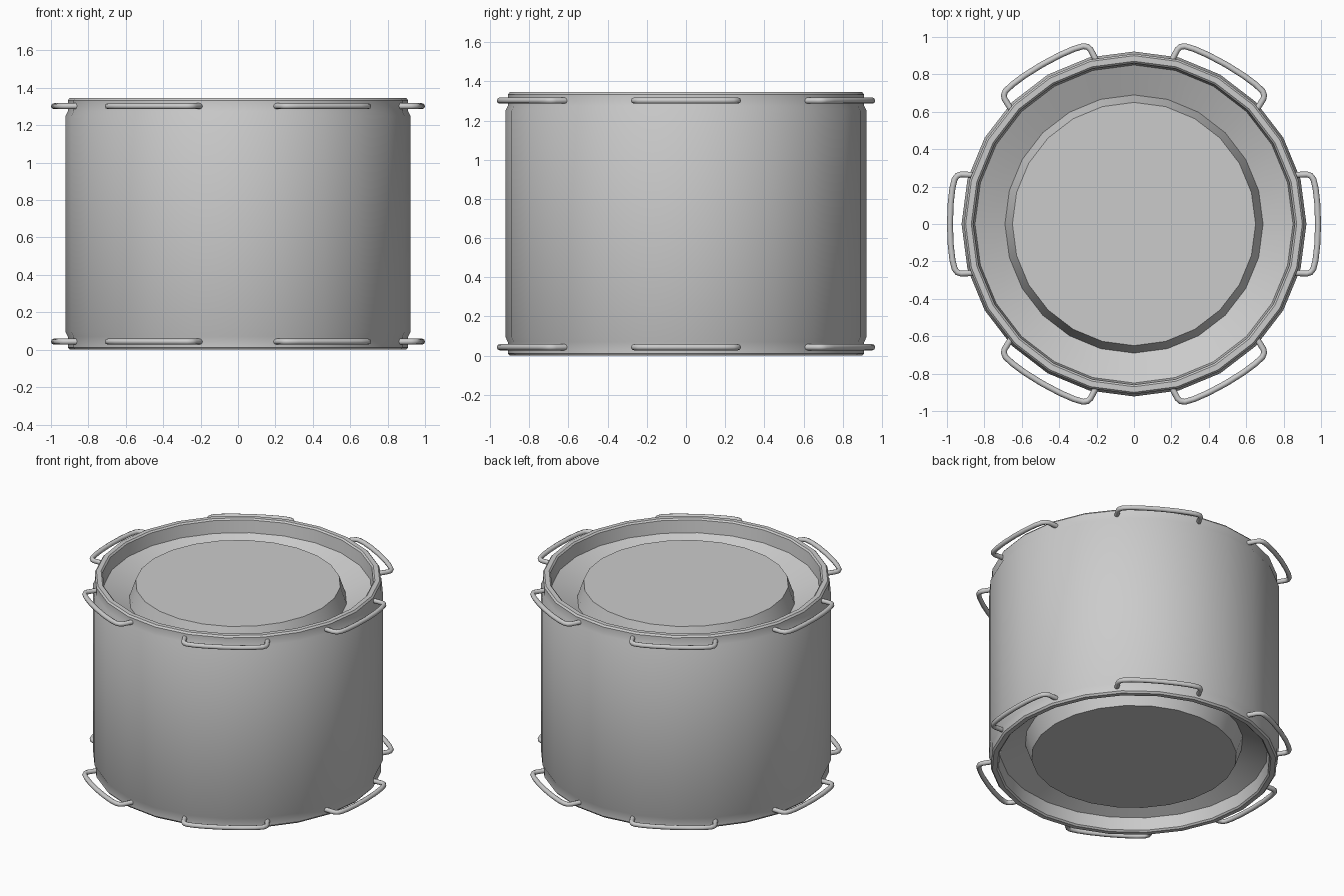
import bpy, bmesh, math
from mathutils import Vector

if "Cube" in bpy.data.objects:
    bpy.data.objects.remove(bpy.data.objects["Cube"])

H = 1.345      # total height
SIDES = 24

steel = bpy.data.materials.new("grey steel")
steel.diffuse_color = (0.6, 0.6, 0.6, 1)
steel.use_nodes = True
steel.node_tree.nodes["Principled BSDF"].inputs["Base Color"].default_value = steel.diffuse_color


def finish(obj, angle):
    obj.data.materials.append(steel)
    bpy.ops.object.select_all(action='DESELECT')
    obj.select_set(True)
    bpy.context.view_layer.objects.active = obj
    bpy.ops.object.shade_smooth_by_angle(angle=math.radians(angle))


def add_object(name, bm):
    bmesh.ops.recalc_face_normals(bm, faces=bm.faces)
    mesh = bpy.data.meshes.new(name)
    bm.to_mesh(mesh)
    bm.free()
    obj = bpy.data.objects.new(name, mesh)
    bpy.context.collection.objects.link(obj)
    return obj


# Drum: half profile (radius, height) from centre panel over rim to side, mirrored below
upper = [(0.65, 1.292), (0.69, 1.175), (0.85, 1.25), (0.86, 1.335), (0.87, H),
         (0.90, H), (0.91, 1.333), (0.91, 1.275), (0.922, 1.25)]
profile = upper + [(r, H - z) for r, z in reversed(upper)]
bm = bmesh.new()
rings = []
for r, z in profile:
    rings.append([bm.verts.new((r * math.cos(2 * math.pi * i / SIDES),
                                r * math.sin(2 * math.pi * i / SIDES), z))
                  for i in range(SIDES)])
for a, b in zip(rings, rings[1:]):
    for i in range(SIDES):
        j = (i + 1) % SIDES
        bm.faces.new((a[i], a[j], b[j], b[i]))
bm.faces.new(rings[0])
bm.faces.new(rings[-1])
finish(add_object("drum_body", bm), 30)

# Wire handle: path in the local xy plane, half of it mirrored
half = [(0.855, 0.262), (0.925, 0.265), (0.945, 0.258), (0.959, 0.24),
        (0.971, 0.19), (0.980, 0.11)]
path = half + [(0.984, 0)] + [(x, -y) for x, y in reversed(half)]
WIRE = 0.016


def handle(name, angle, z):
    bm = bmesh.new()
    pts = [Vector((x, y, 0)) for x, y in path]
    loops = []
    for i, p in enumerate(pts):
        t = (pts[min(i + 1, len(pts) - 1)] - pts[max(i - 1, 0)]).normalized()
        n = Vector((-t.y, t.x, 0))
        loops.append([bm.verts.new(p + n * WIRE * math.cos(k * math.pi / 4)
                                   + Vector((0, 0, WIRE * math.sin(k * math.pi / 4))))
                      for k in range(8)])
    for a, b in zip(loops, loops[1:]):
        for k in range(8):
            bm.faces.new((a[k], a[(k + 1) % 8], b[(k + 1) % 8], b[k]))
    bm.faces.new(loops[0])
    bm.faces.new(loops[-1])
    obj = add_object(name, bm)
    obj.location.z = z
    obj.rotation_euler.z = angle
    finish(obj, 50)


# Six handles around each rim
for i in range(6):
    handle(f"top_handle_{i + 1}", i * math.pi / 3, H - 0.043)
    handle(f"bottom_handle_{i + 1}", i * math.pi / 3, 0.043)
